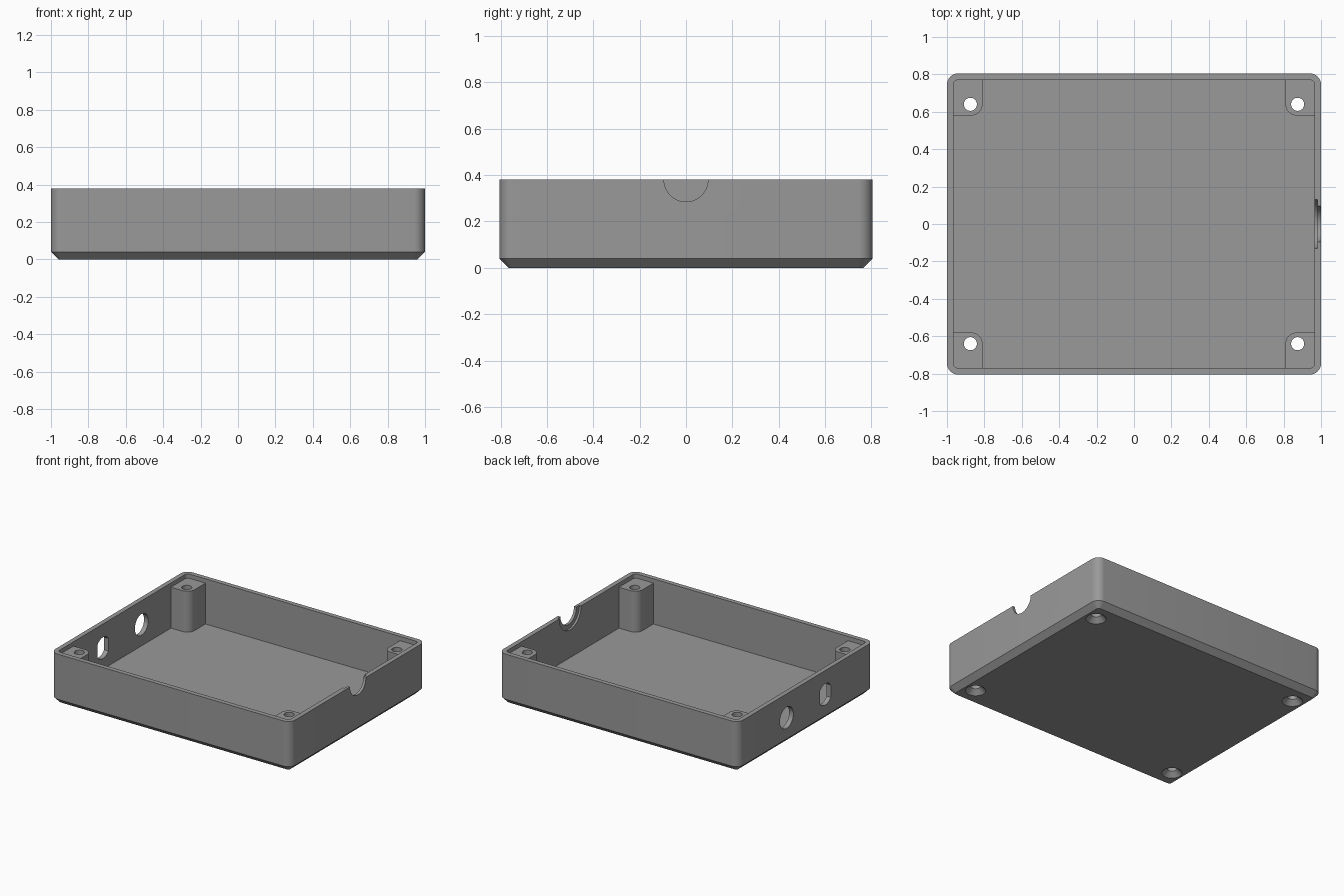
import bpy, bmesh, math
from mathutils import Matrix

if "Cube" in bpy.data.objects:
    bpy.data.objects.remove(bpy.data.objects["Cube"])

HX, HY, H = 1.0, 0.805, 0.38      # half length, half width, height
WALL, FLOOR, CHAMFER = 0.035, 0.04, 0.04

grey = bpy.data.materials.new("mid_grey")
grey.diffuse_color = (0.32, 0.32, 0.32, 1)
grey.use_nodes = True
grey.node_tree.nodes["Principled BSDF"].inputs["Base Color"].default_value = grey.diffuse_color


def loft(name, rings):
    """Closed solid through rings of 3D points with equal counts."""
    bm = bmesh.new()
    loops = [[bm.verts.new(p) for p in ring] for ring in rings]
    n = len(loops[0])
    for a, b in zip(loops, loops[1:]):
        for i in range(n):
            j = (i + 1) % n
            bm.faces.new((a[i], a[j], b[j], b[i]))
    bm.faces.new(loops[0][::-1])
    bm.faces.new(loops[-1])
    bmesh.ops.recalc_face_normals(bm, faces=bm.faces)
    mesh = bpy.data.meshes.new(name)
    bm.to_mesh(mesh)
    bm.free()
    ob = bpy.data.objects.new(name, mesh)
    bpy.context.collection.objects.link(ob)
    mesh.materials.append(grey)
    return ob


def rounded_rect(hx, hy, r, z, seg=8):
    pts = []
    for k, (sx, sy) in enumerate([(1, 1), (-1, 1), (-1, -1), (1, -1)]):
        for i in range(seg + 1):
            a = math.pi / 2 * (k + i / seg)
            pts.append((sx * (hx - r) + r * math.cos(a),
                        sy * (hy - r) + r * math.sin(a), z))
    return pts


def circle(r, z, n=40):
    return [(r * math.cos(math.tau * i / n), r * math.sin(math.tau * i / n), z)
            for i in range(n)]


def combine(target, tool, operation):
    """Apply a boolean and discard the tool object."""
    tool.hide_render = True
    mod = target.modifiers.new("cut", 'BOOLEAN')
    mod.operation, mod.solver, mod.object = operation, 'EXACT', tool
    bpy.context.view_layer.update()
    deps = bpy.context.evaluated_depsgraph_get()
    mesh = bpy.data.meshes.new_from_object(target.evaluated_get(deps))
    target.modifiers.clear()
    target.data = mesh
    bpy.data.objects.remove(tool)


def wall_cutter(r, x0, x1, y, z, flat=None):
    """Cylinder along x, optionally with two flat sides."""
    f = flat or r
    ring = [(max(-f, min(f, p[0])), p[1]) for p in circle(r, 0)]
    return loft("wall_cutter", [[(x, y + a, z + b) for a, b in ring] for x in (x0, x1)])


# Outer body with chamfered base
case = loft("case", [rounded_rect(HX - CHAMFER, HY - CHAMFER, 0.02, 0),
                     rounded_rect(HX, HY, 0.06, CHAMFER),
                     rounded_rect(HX, HY, 0.06, H)])

# Hollow interior
combine(case, loft("cavity", [rounded_rect(HX - WALL, HY - WALL, 0.025, z)
                              for z in (FLOOR, H + 0.2)]), 'DIFFERENCE')

# Corner screw posts, rounded on the inward corner
for sx in (-1, 1):
    for sy in (-1, 1):
        prof = [(0.975, 0.58), (0.975, 0.78), (0.81, 0.78)]
        for i in range(9):
            a = math.pi + math.pi / 2 * i / 8
            prof.append((0.87 + 0.06 * math.cos(a), 0.64 + 0.06 * math.sin(a)))
        post = loft("post", [[(sx * x, sy * y, z) for x, y in prof]
                             for z in (0.035, 0.348)])
        combine(case, post, 'UNION')

# Countersunk screw holes through posts and base
for sx in (-1, 1):
    for sy in (-1, 1):
        hole = loft("hole", [circle(0.105, -0.035), circle(0.035, 0.035), circle(0.035, 0.6)])
        hole.data.transform(Matrix.Translation((sx * 0.875, sy * 0.64, 0)))
        combine(case, hole, 'DIFFERENCE')

# Cable notch in the right wall with a wider recess on the inside
combine(case, wall_cutter(0.095, 0.90, 1.10, 0, H), 'DIFFERENCE')
combine(case, wall_cutter(0.13, 0.90, 0.98, 0, H), 'DIFFERENCE')

# Round socket hole and flat-sided socket hole in the left wall
combine(case, wall_cutter(0.08, -1.1, -0.9, 0.23, 0.2), 'DIFFERENCE')
combine(case, wall_cutter(0.08, -1.1, -0.9, -0.23, 0.2, 0.065), 'DIFFERENCE')

# Smooth the rounded corners and bores, keep hard edges
bpy.context.view_layer.objects.active = case
case.select_set(True)
bpy.ops.object.shade_smooth_by_angle(angle=math.radians(30))
